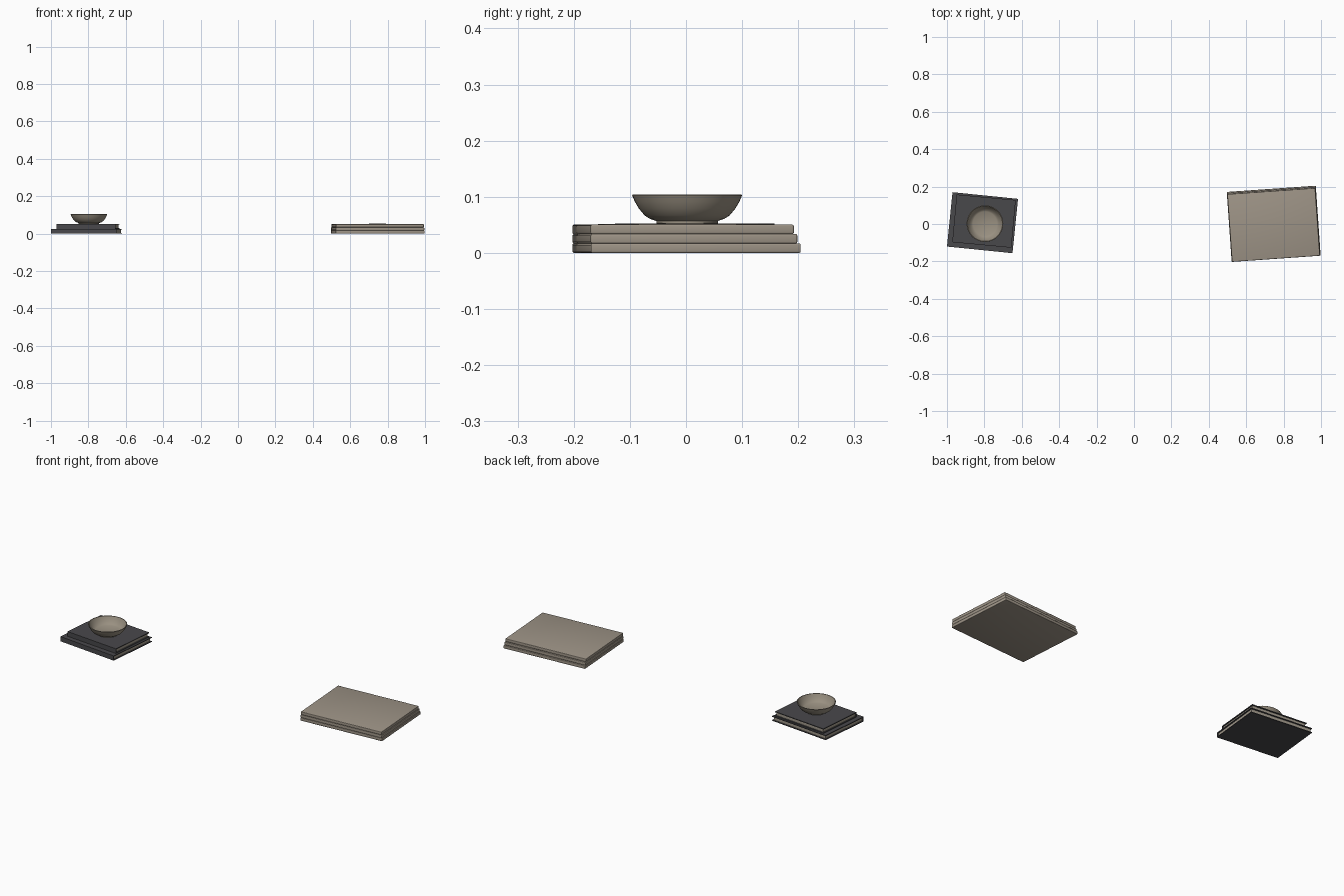
import bpy, bmesh, math
from mathutils import Matrix, Vector

if "Cube" in bpy.data.objects:
    bpy.data.objects.remove(bpy.data.objects["Cube"])


def material(name, rgb):
    m = bpy.data.materials.new(name)
    m.diffuse_color = (*rgb, 1)
    m.use_nodes = True
    m.node_tree.nodes["Principled BSDF"].inputs["Base Color"].default_value = m.diffuse_color
    return m


CHARCOAL = material("charcoal cover", (0.066, 0.065, 0.071))
PAPER = material("warm paper", (0.36, 0.32, 0.26))
STONE = material("stone glaze", (0.32, 0.28, 0.22))
LINEN = material("taupe linen", (0.34, 0.295, 0.24))


def finish(name, bm, mat, matrix=None, smooth=True):
    if matrix is not None:
        bm.transform(matrix)
    bmesh.ops.recalc_face_normals(bm, faces=bm.faces)
    me = bpy.data.meshes.new(name)
    bm.to_mesh(me)
    bm.free()
    me.materials.append(mat)
    ob = bpy.data.objects.new(name, me)
    bpy.context.collection.objects.link(ob)
    if smooth:
        bpy.ops.object.select_all(action='DESELECT')
        ob.select_set(True)
        bpy.context.view_layer.objects.active = ob
        bpy.ops.object.shade_smooth_by_angle(angle=math.radians(35))
    return ob


def box(name, lo, hi, mat, matrix, bevel=0.0, segments=1, dome=0.0):
    bm = bmesh.new()
    bmesh.ops.create_cube(bm, size=1)
    lo, hi = Vector(lo), Vector(hi)
    for v in bm.verts:
        v.co = Vector((lo[i] + (v.co[i] + 0.5) * (hi[i] - lo[i]) for i in range(3)))
    if bevel:
        bmesh.ops.bevel(bm, geom=bm.edges[:], offset=bevel, segments=segments,
                        profile=0.5, affect='EDGES')
    if dome:
        # raise the middle of the top face into a very soft crown
        top = max(bm.faces, key=lambda f: f.calc_center_median().z)
        res = bmesh.ops.poke(bm, faces=[top])
        for v in res["verts"]:
            v.co.z += dome
    return finish(name, bm, mat, matrix, smooth=bevel > 0)


def placed(x, y, z, degrees):
    return Matrix.Translation((x, y, z)) @ Matrix.Rotation(math.radians(degrees), 4, 'Z')


# Books: two boards, a spine on the front side and a recessed page block
def book(name, w, d, h, where):
    x, y, t, inset = w / 2, d / 2, 0.004, 0.006
    box(name + "_bottom_board", (-x, -y, 0), (x, y, t), CHARCOAL, where)
    box(name + "_top_board", (-x, -y, h - t), (x, y, h), CHARCOAL, where)
    box(name + "_spine", (-x, -y, t), (x, -y + t, h - t), CHARCOAL, where)
    box(name + "_pages", (-x + inset, -y + t, t), (x - inset, y - inset, h - t), PAPER, where)


book("lower_book", 0.352, 0.292, 0.026, placed(-0.81, 0.007, 0, -5.8))
book("upper_book", 0.317, 0.256, 0.026, placed(-0.802, 0.0155, 0.026, -5.3))

# Bowl: outer wall, rim, inner wall and floor turned around the axis
profile = [(0, 0.052), (0.053, 0.052), (0.055, 0.053), (0.055, 0.057), (0.066, 0.0605),
           (0.076, 0.067), (0.086, 0.079), (0.093, 0.091), (0.098, 0.1025), (0.097, 0.1038),
           (0.094, 0.1035), (0.089, 0.092), (0.081, 0.079), (0.072, 0.069),
           (0.064, 0.0645), (0, 0.062)]
bm = bmesh.new()
verts = [bm.verts.new((r, 0, z)) for r, z in profile]
edges = [bm.edges.new(pair) for pair in zip(verts, verts[1:])]
bmesh.ops.spin(bm, geom=verts + edges, cent=(0, 0, 0), axis=(0, 0, 1),
               angle=math.tau, steps=48, use_duplicate=False)
bmesh.ops.remove_doubles(bm, verts=bm.verts, dist=1e-5)
finish("bowl", bm, STONE, placed(-0.797, 0.002, 0, 0))

# Folded blanket: three soft layers flush at the front, stepped at the back
layer = 0.0168
for i in range(3):
    box(f"blanket_fold_{i + 1}",
        (-0.2385 + 0.001 * i, -0.1875, layer * i),
        (0.2385 - 0.002 * i, 0.1875 - 0.006 * i, layer * (i + 1)),
        LINEN, placed(0.747, 0.001, 0, 4), bevel=0.003, segments=3,
        dome=0.003 if i == 2 else 0)
